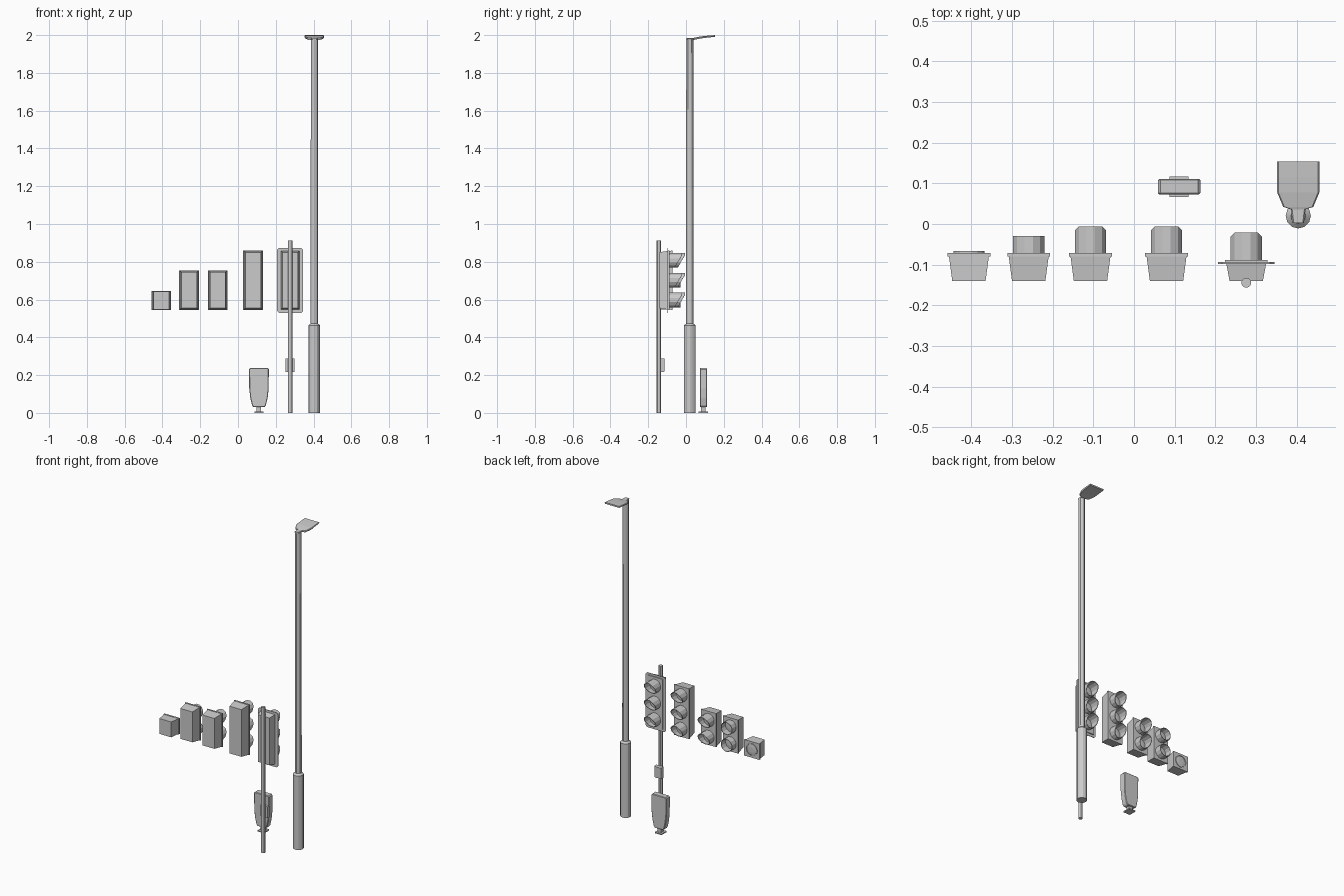
import bpy, bmesh
from math import cos, sin, pi

if "Cube" in bpy.data.objects:
    bpy.data.objects.remove(bpy.data.objects["Cube"])


def finish(name, bm, smooth=False):
    bmesh.ops.recalc_face_normals(bm, faces=bm.faces)
    me = bpy.data.meshes.new(name)
    bm.to_mesh(me)
    bm.free()
    ob = bpy.data.objects.new(name, me)
    bpy.context.collection.objects.link(ob)
    if smooth:
        bpy.context.view_layer.objects.active = ob
        ob.select_set(True)
        bpy.ops.object.shade_smooth_by_angle()
        ob.select_set(False)
    return ob


def loft(name, rings, smooth=False, closed=False):
    """Skin a list of equal-length rings; cap the ends, or join last to first."""
    bm = bmesh.new()
    vs = [[bm.verts.new(p) for p in r] for r in rings]
    n = len(vs[0])
    pairs = list(zip(vs, vs[1:])) + ([(vs[-1], vs[0])] if closed else [])
    for a, b in pairs:
        for i in range(n):
            j = (i + 1) % n
            bm.faces.new((a[i], a[j], b[j], b[i]))
    if not closed:
        bm.faces.new(vs[0])
        bm.faces.new(vs[-1])
    return finish(name, bm, smooth)


def rect_y(x, z0, z1, hw, y, inset=0.0):
    return [(x - hw, y, z0 + inset), (x + hw, y, z0 + inset),
            (x + hw, y, z1 - inset), (x - hw, y, z1 - inset)]


def rect_z(x, y, hx, hy, z):
    return [(x - hx, y - hy, z), (x + hx, y - hy, z), (x + hx, y + hy, z), (x - hx, y + hy, z)]


def ring_z(x, y, r, z, n):
    return [(x + r * cos(2 * pi * i / n), y + r * sin(2 * pi * i / n), z) for i in range(n)]


def ring_y(x, z, r, n, yfun):
    # ring of points facing along y, flat side up; yfun gives depth by height
    out = []
    for i in range(n):
        a = 2 * pi * (i + 0.5) / n
        out.append((x + r * cos(a), yfun(sin(a)), z + r * sin(a)))
    return out


def visor(name, x, z, y0, top, bottom):
    # hollow hood; top and bottom lengths differ for a cutaway hood
    def end(s):
        t = min(1.0, (s + 0.97) / 1.68)
        return y0 + bottom + (top - bottom) * t
    base = lambda s: y0 - 0.002
    r, ri, n = 0.040, 0.0365, 12
    loft(name, [ring_y(x, z, r, n, base), ring_y(x, z, r, n, end),
                ring_y(x, z, ri, n, end), ring_y(x, z, ri, n, base)], closed=True)


Z0, PITCH = 0.545, 0.105


def signal(name, x, count, face_y, top=0.0, bottom=0.0):
    z1 = Z0 + PITCH * count - (0.005 if count == 1 else 0)
    inset = 0.002 if count == 1 else 0.010
    door = face_y - 0.009
    # tapered housing with a wider front frame
    loft(name + "_housing", [rect_y(x, Z0, z1, 0.041, -0.14, inset),
                             rect_y(x, Z0, z1, 0.049, door, 0.002)])
    loft(name + "_frame", [rect_y(x, Z0, z1, 0.0525, door),
                           rect_y(x, Z0, z1, 0.0525, face_y)])
    for k in range(count):
        z = Z0 + PITCH * (k + 0.5) - (0.0025 if count == 1 else 0)
        if top:
            visor(f"{name}_visor_{k}", x, z, face_y, top, bottom)
        else:
            # plain rim around the lens
            y = [lambda s: face_y - 0.002, lambda s: face_y + 0.004]
            loft(f"{name}_rim", [ring_y(x, z, 0.039, 16, y[0]), ring_y(x, z, 0.039, 16, y[1]),
                                 ring_y(x, z, 0.035, 16, y[1]), ring_y(x, z, 0.035, 16, y[0])],
                 closed=True)
        # slightly domed lens
        loft(f"{name}_lens_{k}", [ring_y(x, z, 0.0355, 12, lambda s: face_y - 0.001),
                                  ring_y(x, z, 0.034, 12, lambda s: face_y + 0.001),
                                  ring_y(x, z, 0.018, 12, lambda s: face_y + 0.003)])


# row of signal heads
signal("single_signal", -0.406, 1, -0.071)
signal("tunnel_signal", -0.259, 2, -0.071, 0.041, 0.041)
signal("cutaway_signal", -0.107, 2, -0.071, 0.065, 0.028)
signal("triple_signal", 0.080, 3, -0.071, 0.065, 0.028)
signal("pole_signal", 0.276, 3, -0.088, 0.067, 0.028)

# backing board behind the pole-mounted signal, corners clipped
bx0, bx1, bz0, bz1, c = 0.206, 0.345, 0.53, 0.872, 0.010
board = [(bx0 + c, bz0), (bx1 - c, bz0), (bx1, bz0 + c), (bx1, bz1 - c),
         (bx1 - c, bz1), (bx0 + c, bz1), (bx0, bz1 - c), (bx0, bz0 + c)]
loft("backing_board", [[(x, y, z) for x, z in board] for y in (-0.098, -0.094)])

# signal pole and push button box
loft("signal_pole", [ring_z(0.276, -0.1445, 0.0122, z, 12) for z in (0, 0.912)], smooth=True)
loft("button_box", [rect_y(0.2755, 0.217, 0.288, 0.0245, -0.136),
                    rect_y(0.2755, 0.217, 0.288, 0.0245, -0.117),
                    rect_y(0.2755, 0.219, 0.286, 0.0225, -0.114)])

# street lamp post: thick base stepping to a slim shaft
prof = [(0.031, 0), (0.031, 0.463), (0.0195, 0.473), (0.0185, 1.978)]
loft("lamp_post", [ring_z(0.404, 0.020, r, z, 12) for r, z in prof], smooth=True)

# flat curved lamp head: y, half width, bottom z, top z
head = [(0.002, 0.014, 1.975, 1.984), (0.036, 0.018, 1.974, 1.984),
        (0.042, 0.037, 1.975, 1.986), (0.078, 0.052, 1.982, 1.993),
        (0.115, 0.052, 1.987, 1.997), (0.154, 0.052, 1.991, 2.000)]
rings = []
for y, w, zb, zt in head:
    rings.append([(0.404 - w + 0.004, y, zb), (0.404 + w - 0.004, y, zb),
                  (0.404 + w, y, zt - 0.003), (0.404 + w - 0.003, y, zt),
                  (0.404 - w + 0.003, y, zt), (0.404 - w, y, zt - 0.003)])
loft("lamp_head", rings)

# island bollard: shield outline extruded, on a stem and foot plate
half = [(0.030, 0.030), (0.037, 0.042), (0.046, 0.080), (0.0515, 0.130), (0.052, 0.231), (0.046, 0.238)]
outline = [(0.111 + x, z) for x, z in half] + [(0.111 - x, z) for x, z in reversed(half)]
body = loft("bollard_body", [[(x, y, z) for x, z in outline] for y in (0.073, 0.111)])
bev = body.modifiers.new("bevel", 'BEVEL')
bev.width = 0.003
bev.segments = 1
bev.limit_method = 'ANGLE'
bev.angle_limit = 1.0
loft("bollard_stem", [rect_z(0.111, 0.092, 0.012, 0.012, z) for z in (0.006, 0.032)])
loft("bollard_foot", [rect_z(0.111, 0.092, 0.0235, 0.025, z) for z in (0, 0.007)])
